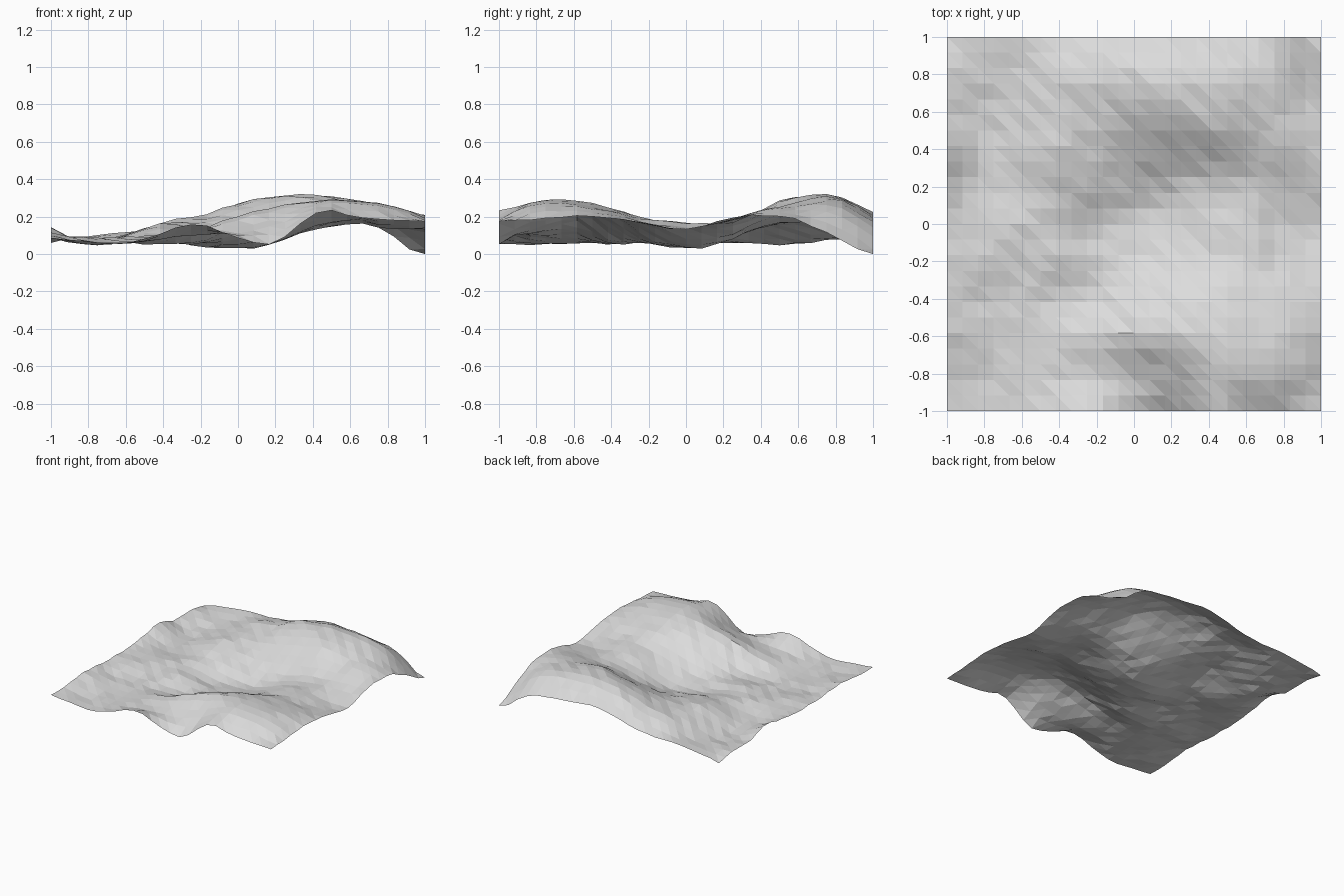
import bpy, bmesh, math, random

if "Cube" in bpy.data.objects:
    bpy.data.objects.remove(bpy.data.objects["Cube"])

random.seed(4)
N = 24  # cells per side

# Coarse heights in hundredths, 0.2 apart: rows from back to front, left to right
HEIGHTS = [
    [6, 10, 12, 12, 15, 20, 22, 20, 18, 13, 0],
    [9, 8, 10, 17, 20, 27, 30, 31, 29, 23, 9],
    [9, 5, 10, 16, 18, 24, 28, 27, 27, 25, 18],
    [14, 5, 10, 16, 14, 15, 18, 20, 22, 23, 21],
    [11, 6, 8, 12, 10, 7, 8, 13, 16, 17, 18],
    [9, 8, 9, 8, 4, 4, 6, 14, 17, 14, 13],
    [9, 9, 7, 9, 6, 6, 11, 16, 19, 16, 16],
    [10, 6, 6, 5, 6, 14, 20, 24, 24, 22, 19],
    [11, 7, 6, 9, 14, 20, 25, 28, 28, 26, 20],
    [9, 5, 6, 8, 10, 12, 17, 26, 28, 26, 19],
    [9, 7, 6, 10, 15, 9, 6, 20, 20, 18, 17],
]
# Local knolls and hollows: x, y, radius, height
BUMPS = [(0.42, 0.53, 0.16, 0.045), (-0.3, -1, 0.12, 0.02), (0.9, 1, 0.1, -0.03),
         (0.08, 0.08, 0.12, -0.015), (0.5, -1, 0.1, 0.02)]


def spline(values, t):
    """Smooth curve through evenly spaced values, t from 0 to 1."""
    u = t * (len(values) - 1)
    k = min(int(u), len(values) - 2)
    f = u - k
    p1, p2 = values[k], values[k + 1]
    p0 = values[k - 1] if k > 0 else 2 * p1 - p2
    p3 = values[k + 2] if k + 2 < len(values) else 2 * p2 - p1
    return p1 + 0.5 * f * (p2 - p0 + f * (2 * p0 - 5 * p1 + 4 * p2 - p3
                                          + f * (3 * (p1 - p2) + p3 - p0)))


def height(s, t):
    x, y = 2 * s - 1, 2 * t - 1
    z = spline([spline(row, s) for row in reversed(HEIGHTS)], t) / 100
    for bx, by, r, h in BUMPS:
        z += h * math.exp(-((x - bx) ** 2 + (y - by) ** 2) / r ** 2)
    return max(0.02, z + random.uniform(-0.006, 0.006))


# Terrain sheet: low-poly grid of triangles
bm = bmesh.new()
grid = [[bm.verts.new((2 * i / N - 1, 2 * j / N - 1, height(i / N, j / N)))
         for i in range(N + 1)] for j in range(N + 1)]
grid[N][N].co.z = 0
for j in range(N):
    for i in range(N):
        a, b = grid[j][i], grid[j][i + 1]
        c, d = grid[j + 1][i + 1], grid[j + 1][i]
        bm.faces.new((a, b, d))
        bm.faces.new((b, c, d))

mesh = bpy.data.meshes.new("terrain")
bm.to_mesh(mesh)
bm.free()
terrain = bpy.data.objects.new("terrain", mesh)
bpy.context.collection.objects.link(terrain)

# Pale grey ground
mat = bpy.data.materials.new("pale grey")
mat.diffuse_color = (0.72, 0.72, 0.72, 1)
mat.use_nodes = True
mat.node_tree.nodes["Principled BSDF"].inputs["Base Color"].default_value = mat.diffuse_color
mesh.materials.append(mat)
